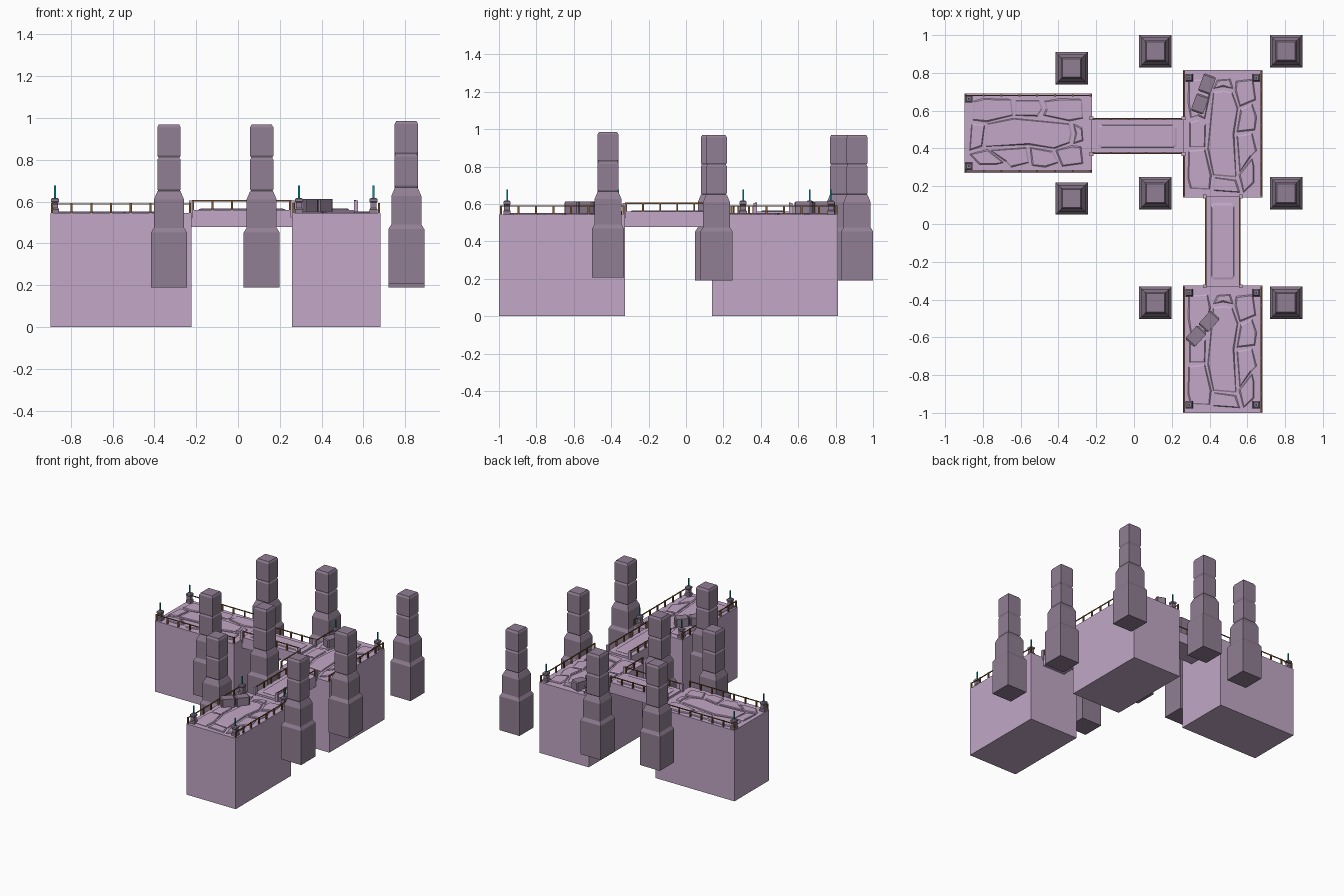
import bpy, bmesh, math
from mathutils import Vector, Matrix

if "Cube" in bpy.data.objects:
    bpy.data.objects.remove(bpy.data.objects["Cube"])


def material(name, rgb):
    m = bpy.data.materials.new(name)
    m.diffuse_color = (*rgb, 1)
    m.use_nodes = True
    m.node_tree.nodes["Principled BSDF"].inputs["Base Color"].default_value = m.diffuse_color
    return m


LIGHT = material("light_stone", (0.54, 0.39, 0.57))
DARK = material("dark_stone", (0.28, 0.21, 0.29))
BROWN = material("wood", (0.22, 0.10, 0.03))
TEAL = material("teal_glow", (0.0, 0.30, 0.29))


def finish(bm, name, mat, matrix=Matrix()):
    bmesh.ops.recalc_face_normals(bm, faces=bm.faces)
    me = bpy.data.meshes.new(name)
    bm.to_mesh(me)
    bm.free()
    me.materials.append(mat)
    ob = bpy.data.objects.new(name, me)
    ob.matrix_world = matrix
    bpy.context.collection.objects.link(ob)
    return ob


def loft(bm, rings):
    """Skin closed rings of equal length and cap both ends."""
    vs = [[bm.verts.new(p) for p in r] for r in rings]
    n = len(vs[0])
    for a, b in zip(vs, vs[1:]):
        for i in range(n):
            j = (i + 1) % n
            bm.faces.new((a[i], a[j], b[j], b[i]))
    bm.faces.new(vs[0][::-1])
    bm.faces.new(vs[-1])


def square(h, z):
    return [(-h, -h, z), (h, -h, z), (h, h, z), (-h, h, z)]


def add_box(bm, lo, hi):
    (x0, y0, z0), (x1, y1, z1) = lo, hi
    loft(bm, [[(x0, y0, z), (x1, y0, z), (x1, y1, z), (x0, y1, z)] for z in (z0, z1)])


def box(name, lo, hi, mat):
    bm = bmesh.new()
    add_box(bm, lo, hi)
    return finish(bm, name, mat)


def square_column(name, profile, mat, matrix):
    bm = bmesh.new()
    loft(bm, [square(h, z) for h, z in profile])
    return finish(bm, name, mat, matrix)


def slab(bm, pts, height, chamfer):
    """Low flagstone with a chamfered rim."""
    c = sum((Vector(p) for p in pts), Vector((0, 0))) / len(pts)
    rings = []
    for z, d in ((-0.004, 0), (height * 0.4, 0), (height, chamfer)):
        ring = []
        for p in pts:
            v = Vector(p) - c
            q = c + v * (1 - d / v.length)
            ring.append((q.x, q.y, z))
        rings.append(ring)
    loft(bm, rings)


TOP, DECK = 0.545, 0.56

# Platforms
HL, HW = 0.337, 0.211
platforms = {"left": (-0.56, 0.48, 0), "back": (0.47, 0.477, 90), "front": (0.47, -0.663, 90)}
# Flagstone outlines for one platform, in hundredths
stones = [
    [(-29, 17), (-24, 18.5), (-9, 18), (-8, 9.5), (-22, 6), (-29.5, 7)],
    [(-7, 17.5), (6, 17.5), (7.5, 13), (5, 9), (-7, 9.5)],
    [(8.5, 17), (17, 18.5), (28.5, 18), (29, 8), (22, 6.5), (8, 9.5), (9.5, 13)],
    [(-30, 5), (-23, 4.5), (-24.5, -7), (-31, -9)],
    [(-31, -11), (-21.5, -8.5), (-13, -15.5), (-17, -16.5), (-26, -16.5)],
    [(-20, -9), (-1, -7.5), (0.5, -15.5), (-9, -18), (-12, -15)],
    [(1, -7.5), (13, -9.5), (16, -15.5), (9, -18), (2, -17)],
    [(14.5, -9), (23, -6.5), (28, -7), (29, -16), (18, -17.5)],
    [(24, 5), (28.5, 3), (29, -4), (24, -5.5), (25, 0)],
    [(-22, 5), (-8, 8), (22, 5), (23, 0), (22, -5), (14, -8), (0, -6), (-23, -7)],
]
for key, (cx, cy, rot) in platforms.items():
    a, b = (HL, HW) if rot == 0 else (HW, HL)
    box(key + "_platform", (cx - a, cy - b, 0), (cx + a, cy + b, TOP), LIGHT)
    bm = bmesh.new()
    for s in stones:
        slab(bm, [(x / 100, y / 100) for x, y in s], 0.008, 0.008)
    finish(bm, key + "_flagstones", LIGHT,
           Matrix.Translation((cx, cy, TOP)) @ Matrix.Rotation(math.radians(rot), 4, 'Z'))

# Bridges, each with one long paving slab
bridges = {"side_bridge": (-0.225, 0.37, 0.262, 0.56), "front_bridge": (0.375, -0.33, 0.565, 0.145)}
for key, (x0, y0, x1, y1) in bridges.items():
    box(key, (x0, y0, 0.478), (x1, y1, DECK), LIGHT)
    hx, hy = (x1 - x0) / 2 - 0.035, (y1 - y0) / 2 - 0.035
    bm = bmesh.new()
    c = 0.012
    slab(bm, [(-hx, c - hy), (c - hx, -hy), (hx - c, -hy), (hx, c - hy),
              (hx, hy - c), (hx - c, hy), (c - hx, hy), (-hx, hy - c)], 0.006, 0.012)
    finish(bm, key + "_paving", LIGHT, Matrix.Translation(((x0 + x1) / 2, (y0 + y1) / 2, DECK)))
    # small stone posts at bridge corners
    bm = bmesh.new()
    for x in (x0, x1):
        for y in (y0, y1):
            add_box(bm, (x - 0.01, y - 0.01, TOP - 0.02), (x + 0.01, y + 0.01, 0.605))
    finish(bm, key + "_end_posts", LIGHT)


# Railings: evenly spaced posts with a thin top rail
def railing(name, p, q, z):
    bm = bmesh.new()
    p, q = Vector(p), Vector(q)
    n = max(2, round((q - p).length / 0.1))
    for i in range(n + 1):
        v = p.lerp(q, i / n)
        add_box(bm, (v.x - 0.005, v.y - 0.005, z - 0.005), (v.x + 0.005, v.y + 0.005, z + 0.048))
    for h in (0.041,):
        add_box(bm, (min(p.x, q.x) - 0.003, min(p.y, q.y) - 0.003, z + h),
                (max(p.x, q.x) + 0.003, max(p.y, q.y) + 0.003, z + h + 0.006))
    finish(bm, name, BROWN)


for y in (0.28, 0.68):
    railing("left_platform_railing", (-0.89, y), (-0.23, y), TOP)
for y in (0.375, 0.555):
    railing("side_bridge_railing", (-0.215, y), (0.25, y), DECK)
for x in (0.38, 0.56):
    railing("front_bridge_railing", (x, -0.32), (x, 0.135), DECK)
for x in (0.266, 0.674):
    railing("front_platform_railing", (x, -0.99), (x, -0.335), TOP)
railing("back_platform_railing", (0.674, 0.15), (0.674, 0.805), TOP)
railing("back_platform_railing", (0.266, 0.15), (0.266, 0.36), TOP)
railing("back_platform_railing", (0.266, 0.57), (0.266, 0.805), TOP)

# Floating square pillars
pillar = [(0.086, 0.19), (0.086, 0.452), (0.072, 0.475), (0.072, 0.61), (0.056, 0.648),
          (0.052, 0.652), (0.056, 0.66), (0.056, 0.80), (0.051, 0.808), (0.051, 0.812),
          (0.056, 0.82), (0.056, 0.955), (0.048, 0.97)]
for x, y, dz in [(-0.33, 0.825, 0), (-0.33, 0.135, 0), (0.113, 0.915, 0), (0.113, 0.163, 0),
                 (0.113, -0.417, 0), (0.805, 0.915, 0), (0.805, 0.163, 0), (0.805, -0.417, 0.016)]:
    square_column("pillar", pillar, DARK, Matrix.Translation((x, y, dz)))

# Corner lamps: stepped stone base with teal rod
lamp = [(0.02, 0), (0.02, 0.018), (0.015, 0.024), (0.015, 0.05), (0.019, 0.055), (0.019, 0.067), (0.012, 0.073)]
for x, y in [(-0.875, 0.662), (-0.875, 0.305), (0.292, 0.775), (0.648, 0.775),
             (0.292, -0.363), (0.648, -0.363), (0.292, -0.957), (0.648, -0.957)]:
    m = Matrix.Translation((x, y, TOP))
    square_column("lamp_base", lamp, DARK, m)
    square_column("lamp_rod", [(0.004, 0.07), (0.004, 0.132)], TEAL, m)

# Toppled pillar pieces lying on two platforms
chunk = [(0.028, 0), (0.034, 0.008), (0.034, 0.09), (0.028, 0.098)]
for p, q in [((0.332, 0.59), (0.408, 0.80)), ((0.295, -0.63), (0.435, -0.475))]:
    p, q = Vector(p), Vector(q)
    d = (q - p).normalized()
    ang = math.atan2(d.y, d.x)
    for k, tilt in ((0.0, 0.03), (0.5, -0.12)):
        o = p.lerp(q, k)
        m = (Matrix.Translation((o.x, o.y, TOP + 0.034)) @ Matrix.Rotation(ang + tilt, 4, 'Z')
             @ Matrix.Rotation(math.pi / 2, 4, 'Y') @ Matrix.Rotation(tilt, 4, 'X'))
        square_column("fallen_pillar_piece", chunk, DARK, m)
